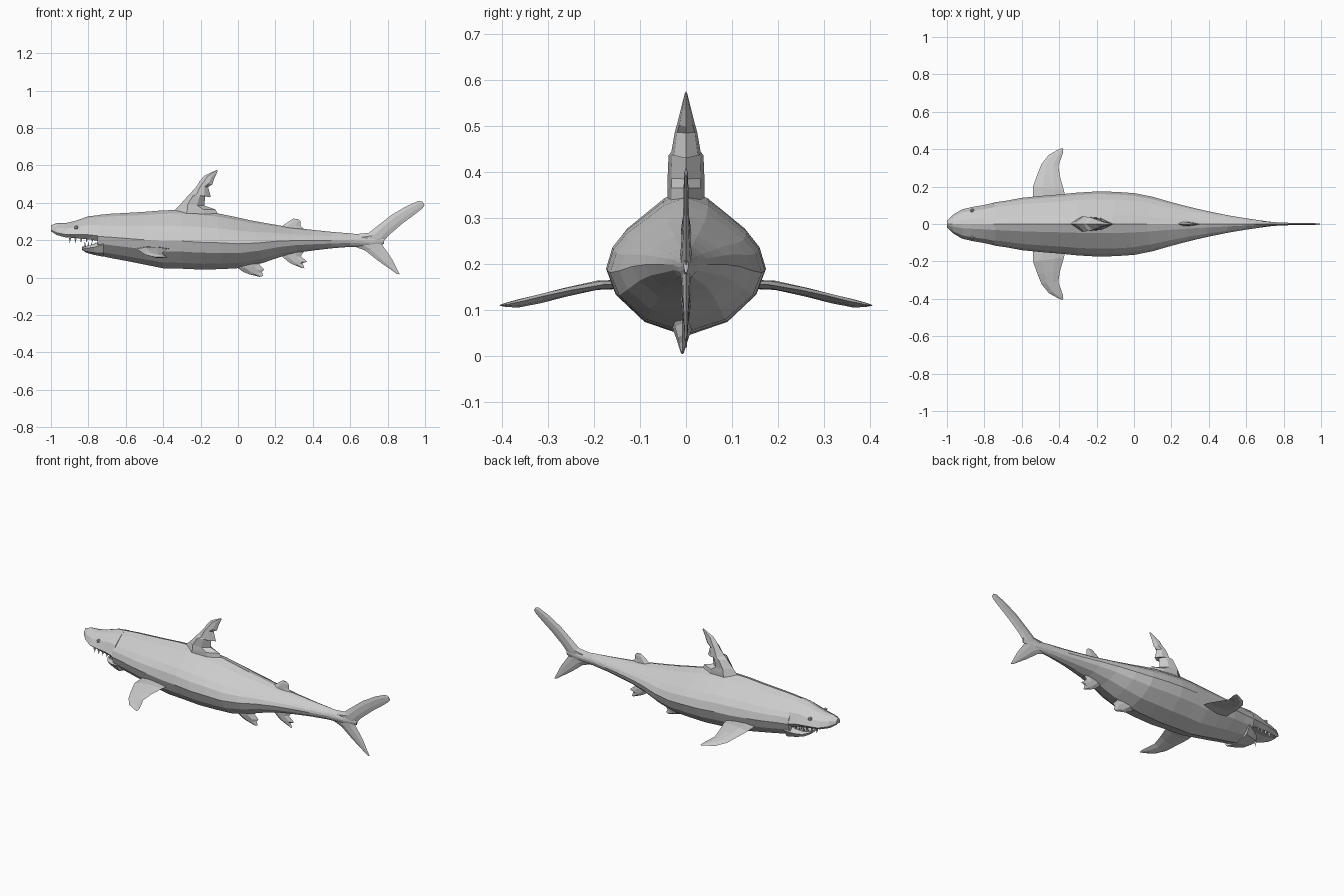
import bpy, bmesh, math
from mathutils import Vector

skin = bpy.data.materials.new("shark_grey")
skin.diffuse_color = (0.6, 0.6, 0.6, 1)


def finish(name, bm):
    bmesh.ops.remove_doubles(bm, verts=bm.verts, dist=0.0002)
    bmesh.ops.recalc_face_normals(bm, faces=bm.faces)
    me = bpy.data.meshes.new(name)
    bm.to_mesh(me)
    bm.free()
    me.materials.append(skin)
    ob = bpy.data.objects.new(name, me)
    bpy.context.collection.objects.link(ob)
    return ob


def skin_rings(name, rings):
    """Join rings of points into a closed, flat-faced tube."""
    bm = bmesh.new()
    loops = [[bm.verts.new(p) for p in r] for r in rings]
    n = len(loops[0])
    for a, b in zip(loops, loops[1:]):
        for i in range(n):
            j = (i + 1) % n
            bm.faces.new((a[i], a[j], b[j], b[i]))
    bm.faces.new(loops[0])
    bm.faces.new(loops[-1][::-1])
    return finish(name, bm)


def loft(name, shape, stations):
    """shape: half outline (width, height 0..1); stations: x, bottom, top, half width, lean."""
    full = shape + [(-w, h) for w, h in reversed(shape) if w > 0]
    rings = []
    for x, lo, hi, hw, lean in stations:
        rings.append([(x + lean * (0.5 - h), w * hw, lo + h * (hi - lo)) for w, h in full])
    return skin_rings(name, rings)


def fin(name, stations, side=(0, 1, 0)):
    """Each station: leading point, trailing point, half thickness."""
    s = Vector(side)
    rings = []
    for a, b, t in stations:
        a, b = Vector(a), Vector(b)
        p, q = a.lerp(b, 0.3), a.lerp(b, 0.7)
        rings.append([a, p + s * t, q + s * t * 0.8, b, q - s * t * 0.8, p - s * t])
    return skin_rings(name, rings)


def flat_fin(name, rows, y=0):
    return fin(name, [((x0, y, z0), (x1, y, z1), t) for x0, z0, x1, z1, t in rows])


# Body: faceted, ridged along the back
body_shape = [(0, 1), (0.28, 0.94), (0.76, 0.73), (0.92, 0.62), (1, 0.47),
              (0.88, 0.29), (0.52, 0.10), (0, 0)]
loft("body", body_shape, [
    (-0.75, 0.120, 0.335, 0.115, 0), (-0.68, 0.105, 0.342, 0.125, 0),
    (-0.60, 0.090, 0.346, 0.140, 0), (-0.50, 0.070, 0.352, 0.150, 0),
    (-0.40, 0.050, 0.360, 0.158, 0), (-0.30, 0.048, 0.362, 0.168, 0),
    (-0.20, 0.043, 0.355, 0.174, 0.02), (-0.10, 0.046, 0.345, 0.172, 0.03),
    (0.0, 0.052, 0.327, 0.165, 0.05), (0.10, 0.078, 0.306, 0.145, 0.06),
    (0.20, 0.112, 0.288, 0.116, 0.06), (0.30, 0.135, 0.270, 0.090, 0.05),
    (0.40, 0.147, 0.257, 0.067, 0.03), (0.50, 0.157, 0.245, 0.047, 0),
    (0.60, 0.165, 0.237, 0.030, 0), (0.70, 0.165, 0.225, 0.016, 0),
    (0.78, 0.180, 0.215, 0.005, 0)])

# Snout over the open mouth
snout_shape = [(0, 1), (0.28, 0.93), (0.78, 0.62), (1, 0.2), (0.75, 0), (0, 0.15)]
loft("snout", snout_shape, [
    (-0.74, 0.195, 0.335, 0.116, 0), (-0.80, 0.205, 0.328, 0.102, 0),
    (-0.87, 0.212, 0.304, 0.090, 0), (-0.92, 0.215, 0.292, 0.078, 0),
    (-0.97, 0.228, 0.291, 0.048, 0), (-1.00, 0.248, 0.280, 0.018, 0)])

# Lower jaw
jaw_shape = [(0, 0.75), (0.75, 1), (1, 0.7), (0.75, 0.2), (0, 0)]
loft("lower_jaw", jaw_shape, [
    (-0.72, 0.112, 0.205, 0.112, 0), (-0.77, 0.122, 0.180, 0.090, 0),
    (-0.81, 0.133, 0.168, 0.066, 0), (-0.835, 0.150, 0.167, 0.030, 0)])

# Teeth in two rows
bm = bmesh.new()


def tooth(x, y, z, tip):
    r = 0.008
    base = [bm.verts.new((x + r * math.cos(a), y + r * math.sin(a), z))
            for a in (0, 2.09, 4.19)]
    top = bm.verts.new((x, y, z + tip))
    bm.faces.new(base)
    for i in range(3):
        bm.faces.new((base[i], base[(i + 1) % 3], top))


for s in (-1, 1):
    for i in range(5):
        tooth(-0.78 - 0.03 * i, s * (0.078 - 0.005 * i), 0.213, -0.028)
    for i in range(4):
        tooth(-0.765 - 0.018 * i, s * (0.068 - 0.013 * i), 0.165, 0.028)
finish("teeth", bm)

# Eyes: small raised facets
for s, side in ((-1, "right"), (1, "left")):
    bm = bmesh.new()
    bmesh.ops.create_icosphere(bm, subdivisions=1, radius=0.012)
    bmesh.ops.translate(bm, verts=bm.verts, vec=(-0.865, s * 0.072, 0.268))
    finish("eye_" + side, bm)

# Dorsal fin with a ragged trailing edge
flat_fin("dorsal_fin", [
    (-0.36, 0.335, -0.10, 0.325, 0.040), (-0.335, 0.365, -0.12, 0.365, 0.040),
    (-0.31, 0.390, -0.18, 0.385, 0.040), (-0.27, 0.435, -0.175, 0.440, 0.038),
    (-0.255, 0.450, -0.145, 0.430, 0.032), (-0.22, 0.490, -0.160, 0.485, 0.024),
    (-0.205, 0.515, -0.138, 0.498, 0.018), (-0.18, 0.545, -0.125, 0.535, 0.010),
    (-0.115, 0.576, -0.108, 0.570, 0.002)])

# Small second dorsal fin
flat_fin("second_dorsal_fin", [
    (0.20, 0.255, 0.36, 0.255, 0.012), (0.25, 0.285, 0.335, 0.275, 0.010),
    (0.275, 0.303, 0.335, 0.300, 0.007), (0.295, 0.316, 0.325, 0.312, 0.003)])

# Tail lobes
flat_fin("tail_upper_lobe", [
    (0.62, 0.232, 0.70, 0.170, 0.014), (0.70, 0.240, 0.775, 0.190, 0.012),
    (0.75, 0.280, 0.81, 0.230, 0.009), (0.82, 0.335, 0.88, 0.290, 0.006),
    (0.90, 0.382, 0.95, 0.342, 0.005), (0.965, 0.410, 0.985, 0.370, 0.004),
    (0.985, 0.408, 0.998, 0.388, 0.002)])
flat_fin("tail_lower_lobe", [
    (0.62, 0.168, 0.76, 0.205, 0.012), (0.68, 0.145, 0.775, 0.170, 0.009),
    (0.75, 0.090, 0.82, 0.105, 0.006), (0.85, 0.020, 0.865, 0.018, 0.002)])

# Pelvic and anal fins under the belly
flat_fin("pelvic_fin", [
    (-0.02, 0.090, 0.14, 0.110, 0.022), (0.0, 0.050, 0.115, 0.070, 0.020),
    (0.03, 0.030, 0.140, 0.045, 0.012), (0.06, 0.018, 0.128, 0.030, 0.008),
    (0.115, 0.004, 0.135, 0.010, 0.003)], -0.008)
flat_fin("anal_fin", [
    (0.22, 0.130, 0.36, 0.150, 0.012), (0.245, 0.105, 0.335, 0.115, 0.010),
    (0.275, 0.080, 0.370, 0.085, 0.007), (0.30, 0.068, 0.345, 0.078, 0.005),
    (0.34, 0.052, 0.355, 0.050, 0.002)])

# Pectoral fins, mirrored
for s, side in ((-1, "right"), (1, "left")):
    fin("pectoral_fin_" + side, [
        ((-0.54, s * 0.11, 0.158), (-0.36, s * 0.11, 0.155), 0.010),
        ((-0.54, s * 0.20, 0.153), (-0.375, s * 0.18, 0.155), 0.010),
        ((-0.515, s * 0.27, 0.136), (-0.395, s * 0.25, 0.143), 0.010),
        ((-0.495, s * 0.32, 0.122), (-0.405, s * 0.31, 0.130), 0.010),
        ((-0.455, s * 0.37, 0.112), (-0.39, s * 0.35, 0.120), 0.009),
        ((-0.41, s * 0.395, 0.110), (-0.38, s * 0.38, 0.114), 0.005),
        ((-0.385, s * 0.406, 0.110), (-0.378, s * 0.402, 0.110), 0.001)], (0, 0, 1))
